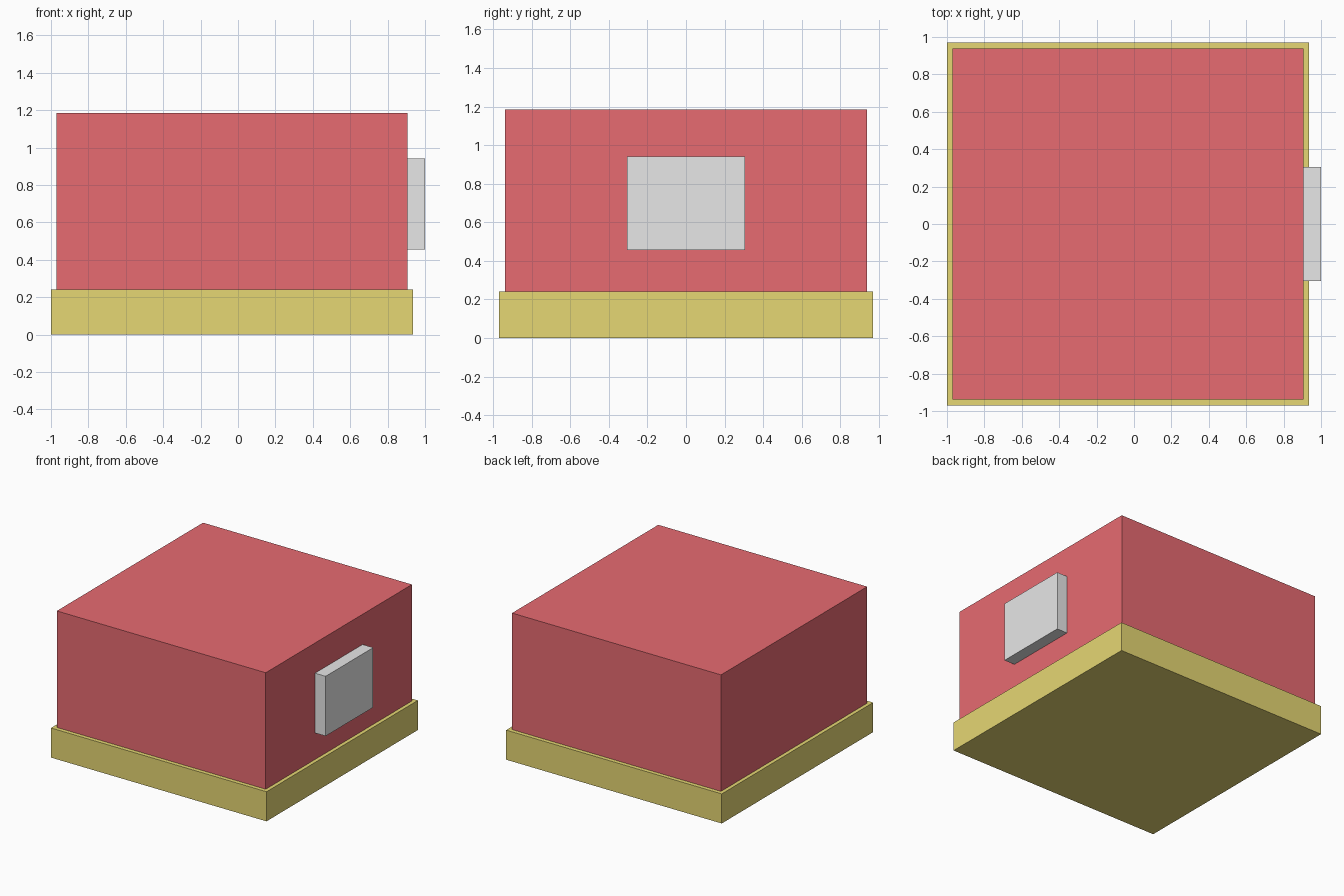
import bpy
from mathutils import Vector

default = bpy.data.objects.get("Cube")
if default:
    bpy.data.objects.remove(default, do_unlink=True)


def make_material(name, rgb):
    mat = bpy.data.materials.new(name)
    mat.use_nodes = True
    colour = (*rgb, 1.0)
    mat.diffuse_color = colour
    mat.node_tree.nodes["Principled BSDF"].inputs["Base Color"].default_value = colour
    return mat


def make_box(name, low, high, mat):
    """Box spanning two opposite corners."""
    low, high = Vector(low), Vector(high)
    bpy.ops.mesh.primitive_cube_add(size=1, location=(low + high) / 2)
    box = bpy.context.object
    box.name = name
    box.scale = high - low
    bpy.ops.object.transform_apply(location=False, rotation=False, scale=True)
    box.data.materials.append(mat)
    return box


red = make_material("soft red", (0.8, 0.145, 0.166))
yellow = make_material("mustard yellow", (0.79, 0.68, 0.172))
grey = make_material("light grey", (0.8, 0.8, 0.8))

base_top = 0.24
wall_x = 0.905

# Wide plinth
make_box("base", (-1.0, -0.97, 0.0), (0.935, 0.97, base_top), yellow)
# Main block set in slightly from the plinth
make_box("body", (-0.97, -0.937, base_top), (wall_x, 0.937, 1.185), red)
# Raised panel on the left side
make_box("side_panel", (wall_x, -0.305, 0.455), (1.0, 0.305, 0.94), grey)
